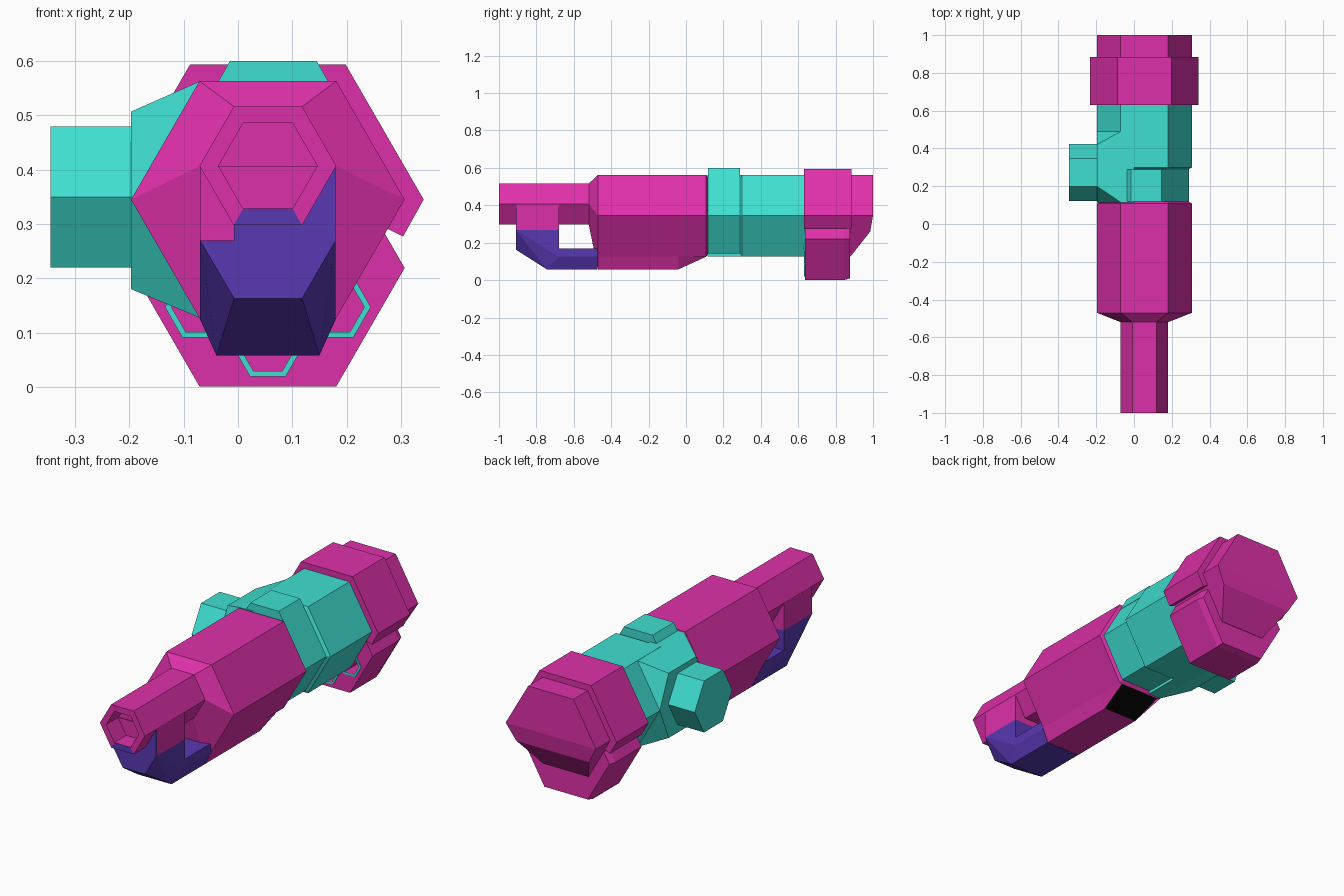
import bpy, bmesh, math

if "Cube" in bpy.data.objects:
    bpy.data.objects.remove(bpy.data.objects["Cube"])


def material(name, rgb):
    m = bpy.data.materials.new(name)
    m.diffuse_color = (*rgb, 1)
    m.use_nodes = True
    m.node_tree.nodes["Principled BSDF"].inputs["Base Color"].default_value = m.diffuse_color
    return m


MAGENTA = material("magenta", (0.73, 0.03, 0.40))
TEAL = material("turquoise", (0.05, 0.74, 0.64))
PURPLE = material("purple", (0.10, 0.04, 0.45))
BLACK = material("black", (0.002, 0.002, 0.002))
CX, CZ = 0.055, 0.345


def hexagon(r, x=CX, z=CZ):
    return [(x + r * math.cos(math.radians(a)), z + r * math.sin(math.radians(a)))
            for a in range(180, -180, -60)]


def finish(name, bm, mats, rule=None):
    bmesh.ops.recalc_face_normals(bm, faces=bm.faces)
    bm.normal_update()
    if rule:
        for f in bm.faces:
            f.material_index = int(rule(f.calc_center_median(), f.normal))
    me = bpy.data.meshes.new(name)
    bm.to_mesh(me)
    bm.free()
    for m in mats:
        me.materials.append(m)
    ob = bpy.data.objects.new(name, me)
    bpy.context.collection.objects.link(ob)
    return ob


def loft(name, sections, *mats, rule=None, wrap=False):
    """Skin a row of (y, xz outline) sections with equal point counts."""
    bm = bmesh.new()
    rings = [[bm.verts.new((x, y, z)) for x, z in pts] for y, pts in sections]
    n = len(rings[0])
    pairs = list(zip(rings, rings[1:]))
    if wrap:
        pairs.append((rings[-1], rings[0]))
    else:
        bm.faces.new(rings[0])
        bm.faces.new(rings[-1])
    for a, b in pairs:
        for i in range(n):
            j = (i + 1) % n
            bm.faces.new((a[i], a[j], b[j], b[i]))
    return finish(name, bm, mats, rule)


def hull(name, pts, mat):
    bm = bmesh.new()
    for p in pts:
        bm.verts.new(p)
    bmesh.ops.convex_hull(bm, input=bm.verts)
    bmesh.ops.dissolve_limit(bm, angle_limit=0.01, verts=bm.verts, edges=bm.edges)
    return finish(name, bm, [mat])


# Barrel with a hexagonal bore; lower lip of the muzzle is purple
outer, bore = hexagon(0.126, z=0.407), hexagon(0.091, z=0.407)
loft("barrel", [(-0.45, outer), (-1, outer), (-1, bore), (-0.9, bore)], MAGENTA, PURPLE,
     rule=lambda c, n: c.y < -0.99 and c.z < 0.33)

# Front body: hexagon with a keel, tapering to the barrel, black loading port below
front = [(-0.07, 0.407), (-0.007, 0.516), (0.118, 0.516), (0.18, 0.407),
         (0.118, 0.298), (0.115, 0.296), (-0.004, 0.296), (-0.007, 0.298)]
top = hexagon(0.252)
keel = top[:5] + [(0.15, 0.058), (-0.04, 0.058)] + top[5:]
rear = top[:5] + [(0.165, 0.125), (-0.055, 0.125)] + top[5:]
small = hexagon(0.235)
tail = small[:5] + [(0.15, 0.14), (-0.04, 0.14)] + small[5:]
loft("front_body", [(-0.52, front), (-0.47, keel), (-0.04, keel), (0.108, rear), (0.118, tail)],
     MAGENTA, BLACK,
     rule=lambda c, n: -0.04 < c.y < 0.1 and n.z < -0.8)

# Front post under the barrel, with a purple front plate
x0, xm, x1 = -0.07, -0.007, 0.18
post = [(x0, 0.407), (xm, 0.407), (x1, 0.407), (x1, 0.268), (xm, 0.268), (x0, 0.268)]
loft("front_post", [(-0.905, post), (-0.68, post)], MAGENTA)
plate = [(x1, 0.407), (0.118, 0.298), (xm, 0.298), (xm, 0.268), (x1, 0.268)]
loft("post_front_plate", [(-0.91, plate), (-0.9, plate)], PURPLE)

# Purple chin and the rail joining it to the body
hull("front_chin",
     [(x, -0.91, 0.27) for x in (x0, x1)] + [(x, -0.91, 0.163) for x in (xm, 0.118)]
     + [(x, -0.745, 0.058) for x in (-0.04, 0.15)]
     + [(x, -0.68, z) for x in (x0, x1) for z in (0.27, 0.125)]
     + [(x, -0.68, 0.058) for x in (-0.04, 0.15)], PURPLE)
rail = [(x0, 0.168), (x1, 0.168), (x1, 0.125), (0.15, 0.058), (-0.04, 0.058), (x0, 0.125)]
loft("lower_rail", [(-0.69, rail), (-0.472, rail)], PURPLE)

# Turquoise receiver with a narrower neck and a raised rib on top
loft("receiver", [(0.11, small), (0.29, small), (0.30, top), (0.635, top)], TEAL)
rib = [(-0.055, 0.53), (-0.015, 0.6), (0.145, 0.6), (0.185, 0.53)]
loft("top_rib", [(0.118, rib), (0.288, rib)], TEAL)

# Side boss: flared base and a hexagonal knob pointing left
hull("side_mount",
     [(-0.07, y, z) for y in (0.115, 0.49) for z in (0.127, 0.563)]
     + [(-0.197, y, z) for y in (0.2, 0.42) for z in (0.18, 0.507)]
     + [(-0.197, y, CZ) for y in (0.115, 0.49)]
     + [(0.0, y, z) for y in (0.115, 0.49) for z in (0.127, 0.563)], TEAL)
knob = hexagon(0.15, 0.273, 0.35)
hull("side_knob", [(x, y, z) for x in (-0.345, -0.15) for y, z in knob], TEAL)

# Rear core with its undercut end, and the shell wrapped over it
hull("rear_core",
     [(x, y, z) for y in (0.632, 0.88) for x, z in top] + [(x, 1.0, z) for x, z in top[:4]]
     + [(CX + s * 0.203, 0.985, 0.26) for s in (-1, 1)], MAGENTA)
big = hexagon(0.287)
shell = big[:4] + [(0.304, 0.277), (0.272, 0.293), (2 * CX - 0.272, 0.293), (2 * CX - 0.304, 0.277)]
loft("rear_shell", [(0.63, shell), (0.885, shell)], MAGENTA)

# Lower drum with chambers rimmed in turquoise
drum = loft("lower_drum", [(0.635, hexagon(0.252, z=0.219)), (0.845, hexagon(0.252, z=0.219)),
                           (0.878, hexagon(0.242, z=0.219))], MAGENTA)
for a in (-150, -90, -30):
    x = CX + 0.144 * math.cos(math.radians(a))
    z = 0.219 + 0.144 * math.sin(math.radians(a))
    rim, hole = hexagon(0.065, x, z), hexagon(0.053, x, z)
    cutter = loft("chamber_cutter", [(0.6, hole), (0.75, hole)], MAGENTA)
    mod = drum.modifiers.new("chamber", 'BOOLEAN')
    mod.operation, mod.solver, mod.object = 'DIFFERENCE', 'EXACT', cutter
    bpy.context.view_layer.objects.active = drum
    bpy.ops.object.modifier_apply(modifier=mod.name)
    bpy.data.objects.remove(cutter)
    loft("chamber_rim", [(0.64, rim), (0.631, rim), (0.631, hole), (0.64, hole)], TEAL, wrap=True)
